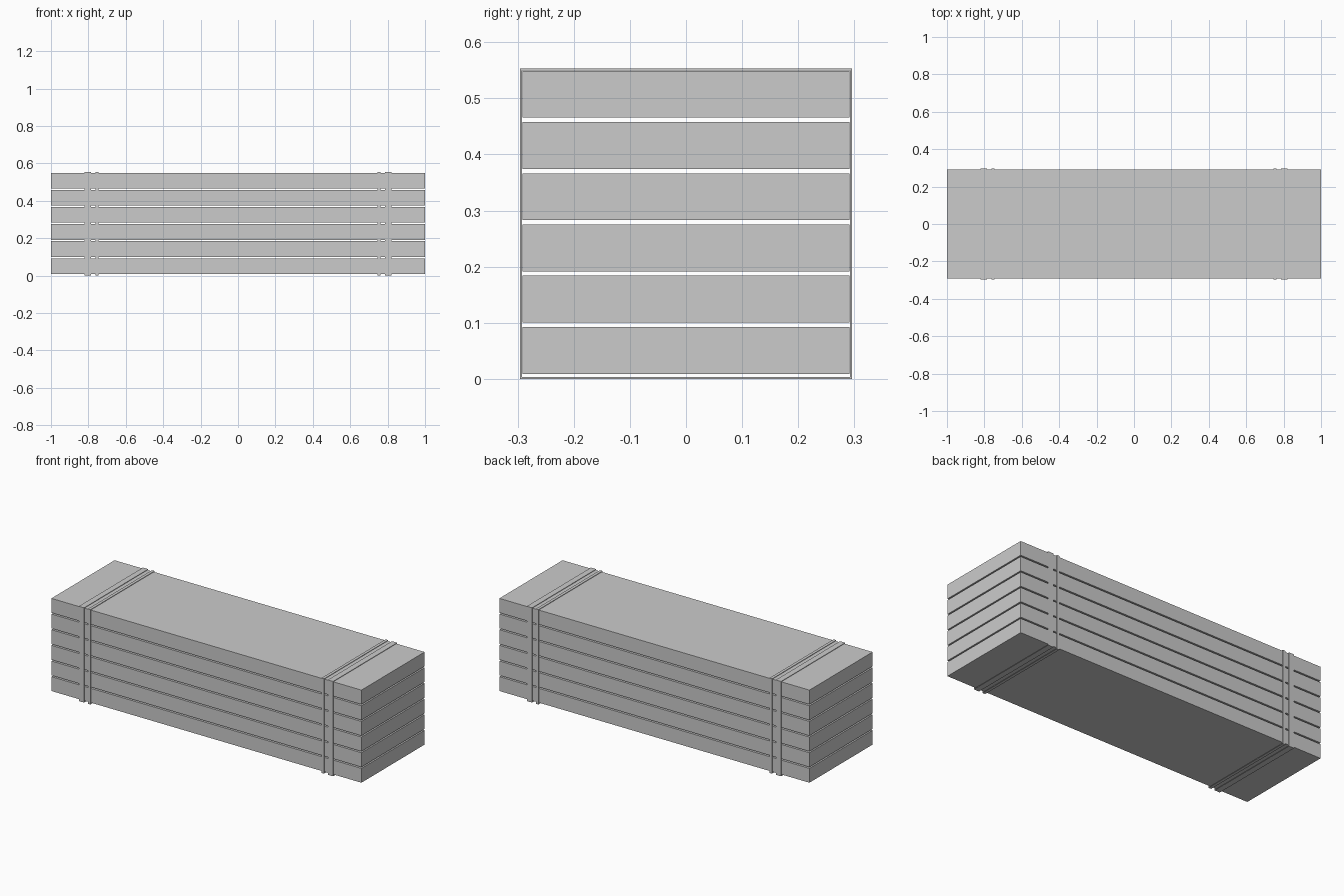
import bpy, bmesh

if "Cube" in bpy.data.objects:
    bpy.data.objects.remove(bpy.data.objects["Cube"])


def box(name, x0, x1, y0, y1, z0, z1):
    bm = bmesh.new()
    bmesh.ops.create_cube(bm, size=1)
    for v in bm.verts:
        v.co.x = x1 if v.co.x > 0 else x0
        v.co.y = y1 if v.co.y > 0 else y0
        v.co.z = z1 if v.co.z > 0 else z0
    return finish(name, bm)


def finish(name, bm):
    bmesh.ops.recalc_face_normals(bm, faces=bm.faces[:])
    me = bpy.data.meshes.new(name)
    bm.to_mesh(me)
    bm.free()
    ob = bpy.data.objects.new(name, me)
    bpy.context.collection.objects.link(ob)
    return ob


# closed rectangular band wrapped around the stack
def band(name, x0, x1, half, top, t):
    bm = bmesh.new()

    def ring(x, inset):
        h, lo, hi = half - inset, inset, top - inset
        return [bm.verts.new((x, y, z))
                for y, z in ((-h, lo), (h, lo), (h, hi), (-h, hi))]

    rings = [ring(x0, 0), ring(x1, 0), ring(x1, t), ring(x0, t)]
    for k in range(4):
        a, b = rings[k], rings[(k + 1) % 4]
        for i in range(4):
            j = (i + 1) % 4
            bm.faces.new((a[i], a[j], b[j], b[i]))
    return finish(name, bm)


# six stacked boards with thin gaps
for i in range(6):
    z = 0.009 + i * 0.0913
    box(f"board_{i + 1}", -1, 1, -0.291, 0.291, z, z + 0.0835)

# a wide and a narrow strap near each end
for side, s in (("left", -1), ("right", 1)):
    for kind, a, b in (("wide", 0.786, 0.820), ("narrow", 0.745, 0.762)):
        band(f"{kind}_strap_{side}", min(s * a, s * b), max(s * a, s * b),
             0.2955, 0.553, 0.003)
